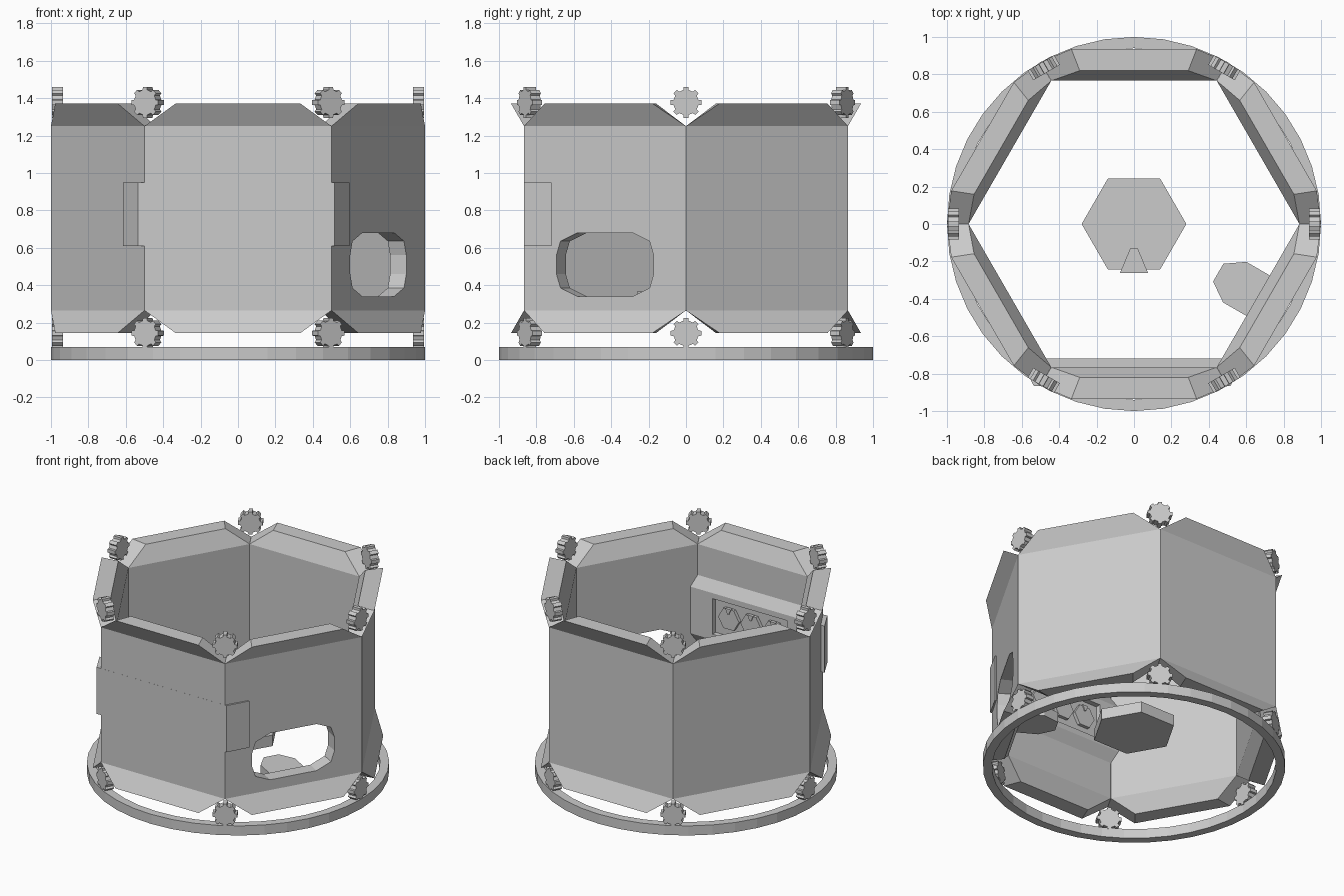
import bpy, bmesh
from math import sin, cos, pi, radians
from mathutils import Matrix

if "Cube" in bpy.data.objects:
    bpy.data.objects.remove(bpy.data.objects["Cube"])


def link(name, bm, mat=Matrix()):
    bmesh.ops.recalc_face_normals(bm, faces=bm.faces)
    bm.transform(mat)
    me = bpy.data.meshes.new(name)
    bm.to_mesh(me)
    bm.free()
    ob = bpy.data.objects.new(name, me)
    bpy.context.collection.objects.link(ob)
    return ob


def loft(name, a, b, mat=Matrix()):
    """Closed solid between two outlines with equal point counts."""
    bm = bmesh.new()
    va = [bm.verts.new(p) for p in a]
    vb = [bm.verts.new(p) for p in b]
    n = len(a)
    bm.faces.new(va)
    bm.faces.new(vb)
    for i in range(n):
        j = (i + 1) % n
        bm.faces.new((va[i], va[j], vb[j], vb[i]))
    return link(name, bm, mat)


def prism(name, pts, z0, z1, mat=Matrix()):
    return loft(name, [(x, y, z0) for x, y in pts], [(x, y, z1) for x, y in pts], mat)


def cut(ob, cutter):
    m = ob.modifiers.new("cut", 'BOOLEAN')
    m.operation = 'DIFFERENCE'
    m.solver = 'EXACT'
    m.object = cutter
    bpy.context.view_layer.objects.active = ob
    bpy.ops.object.modifier_apply(modifier=m.name)
    bpy.data.objects.remove(cutter)


def turn(deg):
    return Matrix.Rotation(radians(deg), 4, 'Z')


# local x = outward normal, y = along wall, z = up
AXIS_X = Matrix(((0, 0, 1, 0), (1, 0, 0, 0), (0, 1, 0, 0), (0, 0, 0, 1)))

# Base ring
SEG = 40
bm = bmesh.new()
rows = [[bm.verts.new((r * cos(2 * pi * i / SEG), r * sin(2 * pi * i / SEG), z))
         for i in range(SEG)] for r, z in ((1, 0), (1, .07), (.94, .07), (.94, 0))]
for k in range(4):
    p, q = rows[k], rows[(k + 1) % 4]
    for i in range(SEG):
        j = (i + 1) % SEG
        bm.faces.new((p[i], p[j], q[j], q[i]))
link("base_ring", bm)


# Wall panels with flared, corner-cut top and bottom
def wall(name, az):
    bm = bmesh.new()
    shells = []
    for n, nf, w, wf in ((.866, .935, .5, .335), (.766, .82, .442, .29)):
        prof = ((nf, wf, .145), (n, w, .265), (n, w, 1.25), (nf, wf, 1.37))
        shells.append([(bm.verts.new((d, -h, z)), bm.verts.new((d, h, z))) for d, h, z in prof])
    for s in shells:
        for a, b in zip(s, s[1:]):
            bm.faces.new((a[0], a[1], b[1], b[0]))
    o, i = shells
    for k in range(3):
        for e in (0, 1):
            bm.faces.new((o[k][e], o[k + 1][e], i[k + 1][e], i[k][e]))
    for k in (0, 3):
        bm.faces.new((o[k][0], o[k][1], i[k][1], i[k][0]))
    return link(name, bm, turn(az))


walls = {az: wall("wall_panel", az) for az in range(-90, 270, 60)}

# Window opening in the front right wall
quarter = [(.30, .05), (.275, .125), (.17, .17)]
win = (quarter + [(-x, y) for x, y in reversed(quarter)]
       + [(-x, -y) for x, y in quarter] + [(x, -y) for x, y in reversed(quarter)])
cutter = prism("window_cutter", [(x, y + .51) for x, y in win], .6, 1.1, turn(-30) @ AXIS_X)
cut(walls[-30], cutter)

# Seat below the window
seat = [(.52, -.055), (.622, -.125), (.78, -.125), (.78, .125), (.622, .125), (.52, .055)]
prism("window_seat", seat, .26, .335, turn(-30))

# Corner cogs, top and bottom
TEETH = 8
cog = []
for i in range(TEETH):
    for off, r in ((-.27, .068), (-.2, .083), (.2, .083), (.27, .068)):
        a = 2 * pi * (i + off) / TEETH
        cog.append((r * cos(a), r * sin(a)))
for k in range(6):
    for z in (.143, 1.377):
        m = turn(60 * k) @ Matrix.Translation((0, 0, z)) @ AXIS_X
        prism("corner_cog", cog, .935, .995, m)


# Hexagonal table with a pointed marker, reused small as console buttons
def hex_unit(name, mat):
    hexa = [(.28 * cos(i * pi / 3), .28 * sin(i * pi / 3)) for i in range(6)]
    prism(name, hexa, 0, .08, mat)
    prism(name + "_pointer", [(-.075, -.262), (.075, -.262), (.02, -.13), (-.02, -.13)],
          .03, .105, mat)


hex_unit("table", Matrix.Translation((0, 0, .262)))

# Console on the front wall: body reaching through the side walls, recess, bevels
body = [(-.535, -.8665), (.515, -.8665), (.596, -.72), (-.614, -.72)]
console = prism("console", body, .61, .95)
rec = [(-.31, -.757), (.29, -.757), (.29, -.6), (-.31, -.6)]
cut(console, prism("recess_cutter", rec, .65, .91))
for s, nm in ((1, "upper"), (-1, "lower")):
    prof = [(-.72, .17), (-.775, .26), (-.775, .17)]
    loft("console_bevel_" + nm,
         [(-.49, y, .78 + s * z) for y, z in prof],
         [(.49, y, .78 + s * z) for y, z in prof])
stand = Matrix(((-1, 0, 0, 0), (0, 0, 1, 0), (0, -1, 0, 0), (0, 0, 0, 1)))
stand[0][0] = 1
for x in (-.19, -.01, .17):
    hex_unit("console_button",
             Matrix.Translation((x, -.757, .785)) @ stand @ Matrix.Scale(.3, 4))
